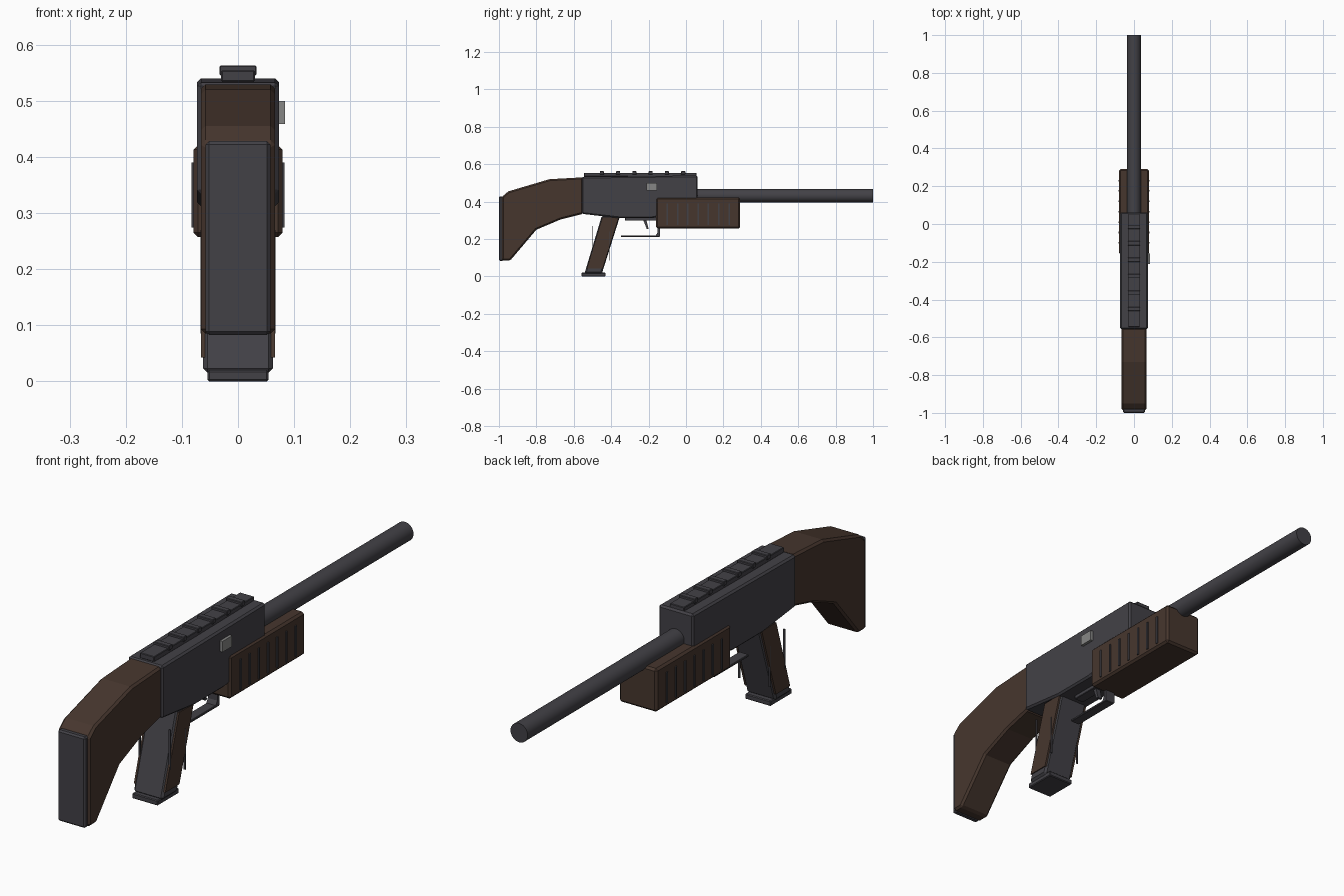
import bpy, bmesh, math

if "Cube" in bpy.data.objects:
    bpy.data.objects.remove(bpy.data.objects["Cube"])

def mat(name, col):
    m = bpy.data.materials.new(name)
    m.diffuse_color = (*col, 1)
    m.use_nodes = True
    m.node_tree.nodes["Principled BSDF"].inputs["Base Color"].default_value = m.diffuse_color
    return m

METAL = mat("dark grey metal", (0.055, 0.053, 0.062))
WOOD = mat("dark brown wood", (0.062, 0.037, 0.027))
STEEL = mat("light grey steel", (0.24, 0.24, 0.235))

def finish(bm, name, m, bevel):
    bmesh.ops.recalc_face_normals(bm, faces=bm.faces[:])
    me = bpy.data.meshes.new(name)
    bm.to_mesh(me)
    bm.free()
    me.materials.append(m)
    ob = bpy.data.objects.new(name, me)
    bpy.context.collection.objects.link(ob)
    if bevel:
        b = ob.modifiers.new("edge", 'BEVEL')
        b.width, b.segments = bevel, 1
        b.limit_method, b.angle_limit = 'ANGLE', math.radians(40)
    return ob

def slab(name, pts, x0, x1, m, bevel=0):
    """Side profile (y, z) extruded from x0 to x1."""
    bm = bmesh.new()
    f = bm.faces.new([bm.verts.new((x0, y, z)) for y, z in pts])
    r = bmesh.ops.extrude_face_region(bm, geom=[f])
    for v in r["geom"]:
        if isinstance(v, bmesh.types.BMVert):
            v.co.x = x1
    return finish(bm, name, m, bevel)

def box(name, x0, x1, y0, y1, z0, z1, m, bevel=0):
    return slab(name, [(y0, z0), (y1, z0), (y1, z1), (y0, z1)], x0, x1, m, bevel)

# shoulder stock and butt pad
slab("stock", [(-0.985, 0.085), (-0.94, 0.085), (-0.80, 0.25), (-0.67, 0.305),
               (-0.55, 0.335), (-0.55, 0.53), (-0.73, 0.52), (-0.95, 0.455),
               (-0.985, 0.425)], -0.066, 0.066, WOOD, 0.008)
box("butt_pad", -0.058, 0.058, -1.0, -0.975, 0.083, 0.428, METAL, 0.006)

# receiver
slab("receiver", [(-0.557, 0.335), (-0.36, 0.312), (-0.18, 0.312), (0.062, 0.36),
                  (0.062, 0.54), (-0.557, 0.533)], -0.073, 0.073, METAL, 0.007)
box("ejection_port", 0.07, 0.084, -0.212, -0.155, 0.459, 0.50, STEEL)

# top rail with cross ridges
box("rail", -0.03, 0.03, -0.545, 0.055, 0.534, 0.554, METAL, 0.002)
for i in range(6):
    y = -0.45 + 0.087 * i
    box(f"rail_ridge_{i + 1}", -0.033, 0.033, y - 0.011, y + 0.011, 0.545, 0.563, METAL, 0.002)

# barrel
bpy.ops.mesh.primitive_cylinder_add(vertices=32, radius=0.036, depth=1.0,
                                    location=(0, 0.5, 0.432), rotation=(math.pi / 2, 0, 0))
barrel = bpy.context.object
barrel.name = "barrel"
barrel.data.materials.append(METAL)
bpy.ops.object.shade_smooth_by_angle(angle=math.radians(35))

# handguard with side slots
box("handguard", -0.079, 0.079, -0.16, 0.29, 0.257, 0.421, WOOD, 0.008)
for i in range(7):
    y = -0.1 + 0.055 * i
    for side, s in (("right", 1), ("left", -1)):
        box(f"{side}_slot_{i + 1}", s * 0.077, s * 0.083, y - 0.004, y + 0.004, 0.274, 0.39, METAL)

# pistol grip, base plate and wooden side panels
slab("grip", [(-0.543, 0.015), (-0.45, 0.015), (-0.352, 0.325), (-0.45, 0.325)],
     -0.062, 0.062, METAL, 0.008)
box("grip_base", -0.054, 0.054, -0.558, -0.43, 0.0, 0.02, METAL, 0.003)
for side, s in (("right", 1), ("left", -1)):
    slab(f"{side}_grip_panel", [(-0.53, 0.043), (-0.445, 0.043), (-0.36, 0.315), (-0.447, 0.315)],
         s * 0.058, s * 0.066, WOOD)
    for i, (y, z0, z1) in enumerate([(-0.499, 0.12, 0.27), (-0.41, 0.085, 0.24)]):
        box(f"{side}_grip_line_{i + 1}", s * 0.06, s * 0.067, y - 0.002, y + 0.002, z0, z1, METAL)

# trigger and guard
box("guard_top", -0.02, 0.02, -0.325, -0.15, 0.298, 0.318, METAL, 0.002)
box("guard_bottom", -0.02, 0.02, -0.348, -0.14, 0.211, 0.22, METAL, 0.002)
slab("guard_front", [(-0.165, 0.215), (-0.14, 0.215), (-0.14, 0.27), (-0.152, 0.27), (-0.152, 0.235)],
     -0.02, 0.02, METAL)
slab("trigger", [(-0.21, 0.255), (-0.2, 0.255), (-0.213, 0.305), (-0.23, 0.305)],
     -0.01, 0.01, METAL)
